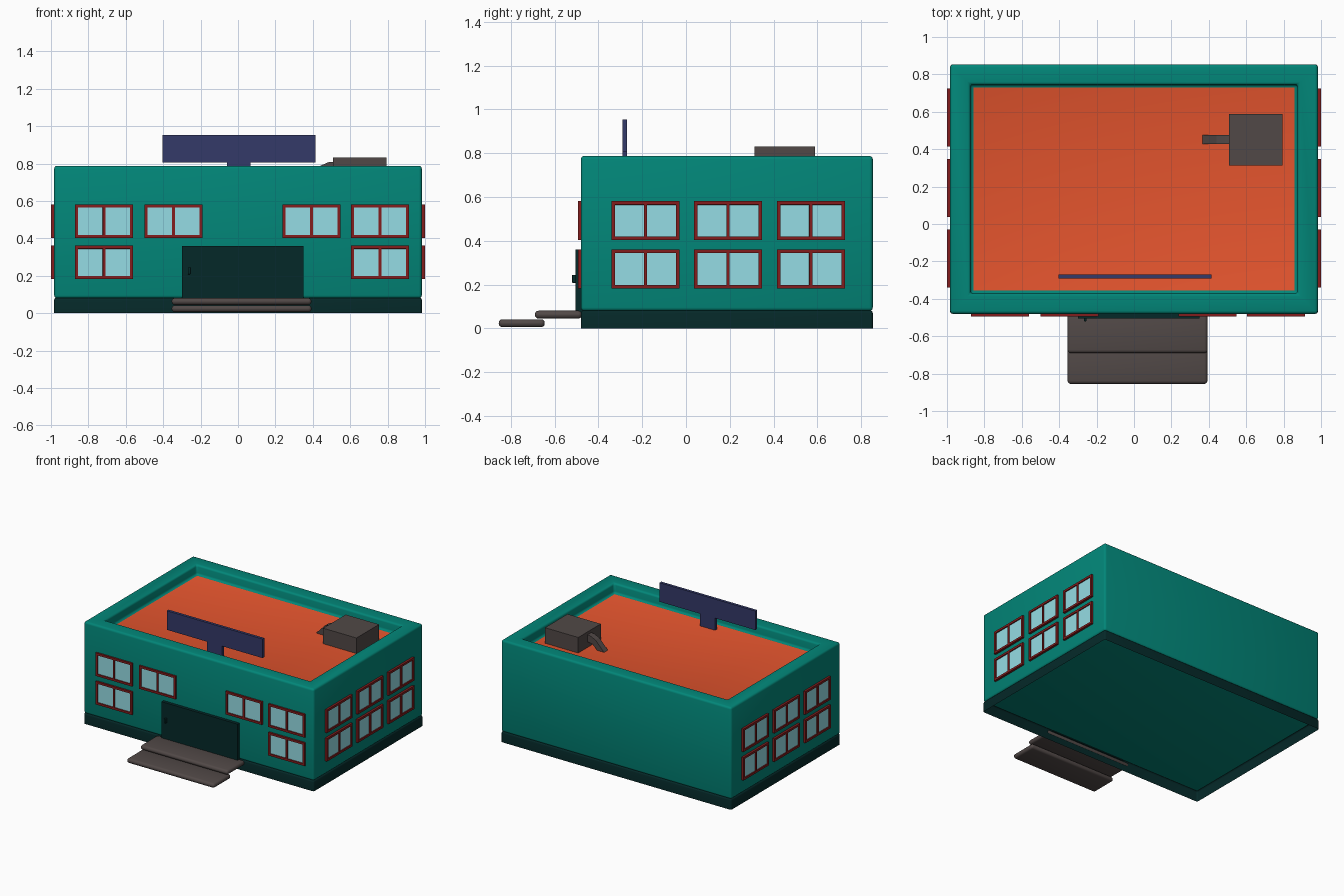
import bpy, bmesh
from math import radians
from mathutils import Matrix, Vector

old = bpy.data.objects.get("Cube")
if old:
    bpy.data.objects.remove(old, do_unlink=True)


def material(name, r, g, b):
    m = bpy.data.materials.new(name)
    m.use_nodes = True
    m.diffuse_color = (r, g, b, 1)
    m.node_tree.nodes["Principled BSDF"].inputs["Base Color"].default_value = (r, g, b, 1)
    return m


TEAL = material("teal wall", 0.0005, 0.24, 0.19)
DARK = material("dark teal", 0.0015, 0.022, 0.022)
ORANGE = material("orange roof", 0.78, 0.09, 0.027)
NAVY = material("navy blue", 0.033, 0.041, 0.14)
GREY = material("warm grey", 0.083, 0.066, 0.063)
RED = material("dark red", 0.23, 0.012, 0.012)
GLASS = material("pale glass", 0.30, 0.72, 0.78)


def finish(name, bm, mats, smooth=False):
    bm.normal_update()
    me = bpy.data.meshes.new(name)
    bm.to_mesh(me)
    bm.free()
    ob = bpy.data.objects.new(name, me)
    bpy.context.collection.objects.link(ob)
    for m in mats:
        me.materials.append(m)
    if smooth:
        bpy.ops.object.select_all(action="DESELECT")
        ob.select_set(True)
        bpy.context.view_layer.objects.active = ob
        bpy.ops.object.shade_smooth_by_angle(angle=radians(35))
    return ob


def box_mesh(lo, hi):
    lo, hi = Vector(lo), Vector(hi)
    bm = bmesh.new()
    bmesh.ops.create_cube(bm, size=1, matrix=Matrix.Translation((lo + hi) / 2)
                          @ Matrix.Diagonal((*(hi - lo), 1)))
    bm.normal_update()
    return bm


def round_edges(bm, edges, radius):
    bmesh.ops.bevel(bm, geom=edges, offset=radius, segments=3, profile=0.5,
                    affect="EDGES", material=0, clamp_overlap=True)


def box(name, lo, hi, mat, bevel=0.0):
    bm = box_mesh(lo, hi)
    if bevel:
        round_edges(bm, bm.edges[:], bevel)
    return finish(name, bm, [mat], bevel > 0)


# Building shell: parapet around a sunken roof, all edges softly rounded
bm = box_mesh((-0.983, -0.48, 0.08), (0.983, 0.853, 0.788))
roof = max(bm.faces, key=lambda f: f.calc_center_median().z)
bmesh.ops.inset_region(bm, faces=[roof], thickness=0.108, use_even_offset=True)
roof = bmesh.ops.extrude_discrete_faces(bm, faces=[roof])["faces"][0]
bmesh.ops.translate(bm, verts=roof.verts[:], vec=(0, 0, -0.076))
roof.material_index = 1
bm.normal_update()
round_edges(bm, [e for e in bm.edges if e.calc_face_angle(0) > 1], 0.016)
finish("building_walls", bm, [TEAL, ORANGE], True)

# Plinth: hollow skirt under the building
bm = box_mesh((-0.983, -0.48, 0), (0.983, 0.853, 0.082))
ends = [f for f in bm.faces if f.normal.z < -0.9]
bmesh.ops.delete(bm, geom=ends, context="FACES")
round_edges(bm, [e for e in bm.edges if not e.is_boundary], 0.012)
bm.normal_update()
lid = [f for f in bm.faces if f.normal.z > 0.99]
bmesh.ops.delete(bm, geom=lid, context="FACES")
finish("plinth", bm, [DARK], True)


def window(name, turn, at):
    """Double-pane window: framed plate with two sunken panes."""
    bm = bmesh.new()
    bmesh.ops.create_grid(bm, x_segments=2, y_segments=1, size=0.5,
                          matrix=Matrix.Diagonal((0.311, 0.178, 1, 1)))
    bm.normal_update()
    panes = bm.faces[:]
    rim = [e for e in bm.edges if e.is_boundary]
    # frame sides back to the wall
    skirt = bmesh.ops.extrude_edge_only(bm, edges=rim)["geom"]
    bmesh.ops.translate(bm, verts=[v for v in skirt if isinstance(v, bmesh.types.BMVert)],
                        vec=(0, 0, -0.025))
    bmesh.ops.recalc_face_normals(bm, faces=bm.faces[:])
    if panes[0].normal.z < 0:
        bmesh.ops.reverse_faces(bm, faces=bm.faces[:])
    # outer frame, then the mullion, then a straight reveal around each pane
    bmesh.ops.inset_region(bm, faces=panes, thickness=0.009, use_even_offset=True)
    for width in (0.007, 0.0005):
        bmesh.ops.inset_individual(bm, faces=panes, thickness=width, use_even_offset=True)
    for f in panes:
        f.material_index = 1
        bmesh.ops.translate(bm, verts=f.verts[:], vec=(0, 0, -0.008))
    ob = finish(name, bm, [RED, GLASS])
    ob.matrix_world = (Matrix.Translation(at) @ Matrix.Rotation(radians(turn), 4, "Z")
                       @ Matrix.Rotation(radians(90), 4, "X"))


# Front and side windows; the inner front ones exist on the upper row only
for row, z in (("lower", 0.272), ("upper", 0.492)):
    for i, x in enumerate((-0.716, -0.345, 0.393, 0.759)):
        if row == "upper" or i in (0, 3):
            window(f"front_window_{row}_{i + 1}", 0, (x, -0.494, z))
    for i, y in enumerate((-0.185, 0.192, 0.57)):
        window(f"left_window_{row}_{i + 1}", 90, (1.0, y, z))
        window(f"right_window_{row}_{i + 1}", -90, (-1.0, y, z))

# Entrance
box("front_door", (-0.30, -0.504, 0.075), (0.35, -0.47, 0.36), DARK)
box("door_handle", (-0.268, -0.52, 0.208), (-0.254, -0.50, 0.245), DARK, 0.003)
box("upper_step", (-0.355, -0.69, 0.045), (0.393, -0.475, 0.081), GREY, 0.017)
box("lower_step", (-0.355, -0.855, 0.006), (0.393, -0.645, 0.042), GREY, 0.017)

# Rooftop sign board on its post
box("sign_board", (-0.404, -0.291, 0.806), (0.414, -0.269, 0.953), NAVY)
box("sign_post", (-0.06, -0.291, 0.70), (0.067, -0.269, 0.806), NAVY)

# Rooftop air unit and its bent duct
box("air_unit", (0.509, 0.313, 0.70), (0.793, 0.588, 0.832), GREY)
bm = bmesh.new()
outline = [(0.52, 0.81), (0.485, 0.808), (0.44, 0.788), (0.366, 0.711),
           (0.425, 0.711), (0.465, 0.748), (0.52, 0.76)]
sides = [bm.faces.new([bm.verts.new((x, y, z)) for x, z in outline])
         for y in (0.429, 0.476)]
bmesh.ops.bridge_loops(bm, edges=bm.edges[:])
bmesh.ops.recalc_face_normals(bm, faces=bm.faces[:])
finish("air_duct", bm, [GREY])
